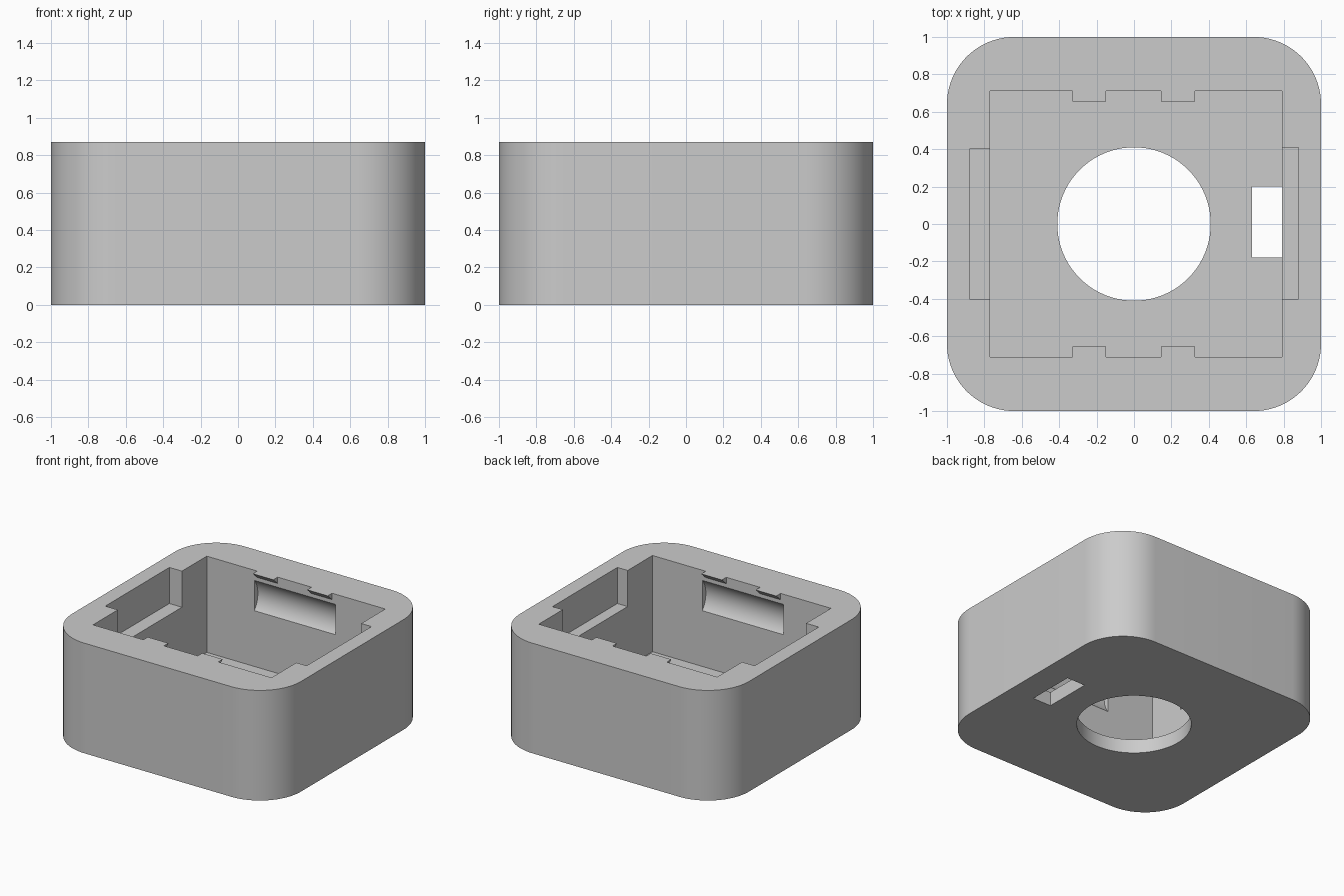
import bpy
import bmesh
from math import cos, sin, pi
from mathutils import Vector

HEIGHT, FLOOR = 0.87, 0.11
LEFT, RIGHT, DEPTH = -0.77, 0.79, 0.71      # inner wall positions

cube = bpy.data.objects.get("Cube")
if cube:
    bpy.data.objects.remove(cube, do_unlink=True)

# One plain grey material
grey = bpy.data.materials.new("plain grey")
grey.use_nodes = True
grey.diffuse_color = (0.6, 0.6, 0.6, 1)
grey.node_tree.nodes["Principled BSDF"].inputs["Base Color"].default_value = (0.6, 0.6, 0.6, 1)


def prism(name, profile, start, end, axis="z"):
    """Extrude a 2D profile: (x, y) along z, or (y, z) along x."""
    bm = bmesh.new()
    place = (lambda p: Vector((p[0], p[1], start))) if axis == "z" else (lambda p: Vector((start, p[0], p[1])))
    face = bm.faces.new([bm.verts.new(place(p)) for p in profile])
    direction = Vector((0, 0, end - start)) if axis == "z" else Vector((end - start, 0, 0))
    new = bmesh.ops.extrude_face_region(bm, geom=[face])["geom"]
    bmesh.ops.translate(bm, verts=[v for v in new if isinstance(v, bmesh.types.BMVert)], vec=direction)
    bmesh.ops.recalc_face_normals(bm, faces=bm.faces)
    mesh = bpy.data.meshes.new(name)
    bm.to_mesh(mesh)
    bm.free()
    mesh.materials.append(grey)
    obj = bpy.data.objects.new(name, mesh)
    bpy.context.collection.objects.link(obj)
    return obj


def rectangle(x0, x1, y0, y1):
    return [(x0, y0), (x1, y0), (x1, y1), (x0, y1)]


def circle(cx, cy, radius, count):
    return [(cx + radius * cos(2 * pi * i / count), cy + radius * sin(2 * pi * i / count))
            for i in range(count)]


def rounded_square(half, radius, steps):
    points = []
    for quarter, (sx, sy) in enumerate([(1, 1), (-1, 1), (-1, -1), (1, -1)]):
        for i in range(steps + 1):
            a = (quarter + i / steps) * pi / 2
            points.append((sx * (half - radius) + radius * cos(a),
                           sy * (half - radius) + radius * sin(a)))
    return points


# Outer block with rounded upright corners
housing = prism("housing", rounded_square(1, 0.36, 20), 0, HEIGHT)

# Main cavity, round floor hole, floor slot and the two shallow side pockets
cutters = [
    prism("cavity_cutter", rectangle(LEFT, RIGHT, -DEPTH, DEPTH), FLOOR, 1),
    prism("floor_hole_cutter", circle(0, 0, 0.41, 80), -0.1, 0.3),
    prism("floor_slot_cutter", rectangle(0.63, RIGHT, -0.18, 0.2), -0.1, 0.3),
    prism("left_pocket_cutter", rectangle(0.6, 0.88, -0.4, 0.41), 0.585, 1.1),
    prism("right_pocket_cutter", rectangle(-0.88, -0.6, -0.4, 0.4), 0.585, 1.1),
]

# Curved finger grooves in the front and back walls
for side, name in ((-1, "front"), (1, "back")):
    cutters.append(prism(name + "_groove_cutter", circle(side * 0.573, 0.67, 0.182, 72),
                         -0.355, 0.355, "x"))

for cutter in cutters:
    mod = housing.modifiers.new(cutter.name, "BOOLEAN")
    mod.operation = "DIFFERENCE"
    mod.solver = "EXACT"
    mod.object = cutter

# Bake the cuts and drop the cutters
bpy.context.view_layer.update()
evaluated = housing.evaluated_get(bpy.context.evaluated_depsgraph_get())
cut_mesh = bpy.data.meshes.new_from_object(evaluated)
housing.modifiers.clear()
housing.data = cut_mesh
for cutter in cutters:
    bpy.data.objects.remove(cutter, do_unlink=True)

# Small wedge-shaped retaining tabs along the rim
for side, name in ((-1, "front"), (1, "back")):
    wedge = [(side * DEPTH, HEIGHT), (side * 0.655, HEIGHT), (side * DEPTH, HEIGHT - 0.05)]
    for x0, x1, end in ((-0.33, -0.15, "right"), (0.145, 0.325, "left")):
        prism(f"{name}_{end}_tab", wedge, x0, x1, "x")

# Smooth the curved walls, keep real edges sharp
bpy.ops.object.select_all(action="DESELECT")
housing.select_set(True)
bpy.context.view_layer.objects.active = housing
bpy.ops.object.shade_smooth_by_angle(angle=pi / 6)
